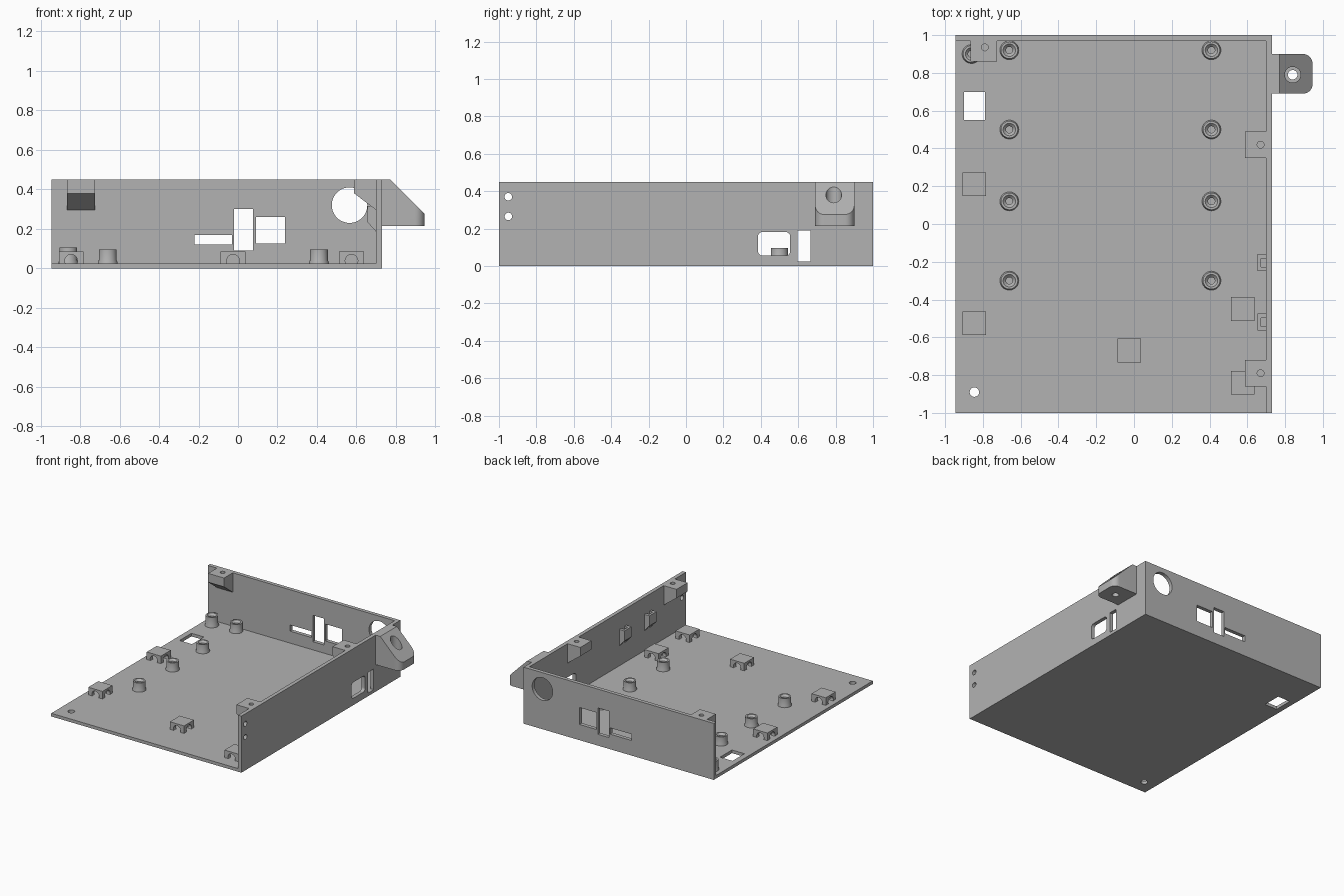
import bpy, bmesh, math
from mathutils import Matrix, Vector

cube = bpy.data.objects.get("Cube")
if cube:
    bpy.data.objects.remove(cube, do_unlink=True)

grey = bpy.data.materials.new("plain grey")
grey.use_nodes = True
colour = (0.45, 0.45, 0.45, 1)
grey.diffuse_color = colour
grey.node_tree.nodes["Principled BSDF"].inputs["Base Color"].default_value = colour


def finish(name, bm):
    bmesh.ops.recalc_face_normals(bm, faces=bm.faces)
    mesh = bpy.data.meshes.new(name)
    bm.to_mesh(mesh)
    bm.free()
    mesh.materials.append(grey)
    ob = bpy.data.objects.new(name, mesh)
    bpy.context.collection.objects.link(ob)
    return ob


def box(name, x, y, z, bevel=0, bevel_test=None):
    """Box from three (low, high) ranges; edges passing the test are rounded."""
    bm = bmesh.new()
    bmesh.ops.create_cube(bm, size=1)
    for v in bm.verts:
        v.co = [(r[0] + r[1]) / 2 + c * (r[1] - r[0]) for c, r in zip(v.co, (x, y, z))]
    if bevel:
        edges = [e for e in bm.edges if bevel_test(e)]
        bmesh.ops.bevel(bm, geom=edges, offset=bevel, segments=8, affect='EDGES', profile=0.5)
    return finish(name, bm)


def rod(name, centre, radius, length, axis='Z'):
    bm = bmesh.new()
    bmesh.ops.create_cone(bm, cap_ends=True, segments=48, radius1=radius,
                          radius2=radius, depth=length)
    if axis != 'Z':
        turn = Matrix.Rotation(math.pi / 2, 4, 'Y' if axis == 'X' else 'X')
        bm.transform(turn)
    bm.transform(Matrix.Translation(centre))
    return finish(name, bm)


def prism(name, outline, low, high):
    """Extrude an x-z outline along y."""
    bm = bmesh.new()
    face = bm.faces.new([bm.verts.new((px, low, pz)) for px, pz in outline])
    ext = bmesh.ops.extrude_face_region(bm, geom=[face])
    moved = [g for g in ext["geom"] if isinstance(g, bmesh.types.BMVert)]
    bmesh.ops.translate(bm, vec=(0, high - low, 0), verts=moved)
    return finish(name, bm)


def lathe(name, profile, x, y):
    bm = bmesh.new()
    verts = [bm.verts.new((r, 0, z)) for r, z in profile]
    edges = [bm.edges.new(p) for p in zip(verts, verts[1:])]
    bmesh.ops.spin(bm, geom=verts + edges, axis=(0, 0, 1), cent=(0, 0, 0),
                   angle=math.tau, steps=40, use_merge=True)
    bmesh.ops.remove_doubles(bm, verts=bm.verts, dist=0.0001)
    bm.transform(Matrix.Translation((x, y, 0)))
    return finish(name, bm)


def combine(target, *tools, operation='DIFFERENCE'):
    bpy.context.view_layer.objects.active = target
    for tool in tools:
        mod = target.modifiers.new("cut", 'BOOLEAN')
        mod.operation, mod.object, mod.solver = operation, tool, 'EXACT'
        bpy.ops.object.modifier_apply(modifier=mod.name)
        bpy.data.objects.remove(tool, do_unlink=True)
    return target


def smooth(ob):
    bpy.ops.object.select_all(action='DESELECT')
    ob.select_set(True)
    bpy.context.view_layer.objects.active = ob
    bpy.ops.object.shade_smooth_by_angle(angle=math.radians(30))


LEFT, RIGHT, FLOOR, TOP = -0.945, 0.73, 0.025, 0.45
WALL = 0.70

# Tray: floor with a back wall and one side wall
tray = box("tray_shell", (LEFT, RIGHT), (-1, 1), (0, TOP))
through_back, through_side = (0.9, 1.1), (0.6, 0.8)
combine(
    tray,
    box("cavity", (-2, WALL), (-2, 0.97), (FLOOR, 1)),
    # floor openings
    box("floor_window", (-0.90, -0.79), (0.55, 0.70), (-0.1, 0.1)),
    rod("floor_hole", (-0.845, -0.89, 0), 0.025, 0.2),
    # back wall openings
    box("flat_slot", (-0.22, -0.03), through_back, (0.12, 0.17)),
    box("tall_slot", (-0.02, 0.077), through_back, (0.09, 0.30)),
    box("square_port", (0.09, 0.237), through_back, (0.125, 0.26)),
    rod("back_round_port", (0.565, 1, 0.32), 0.09, 0.2, 'Y'),
    # side wall openings
    rod("side_round_port", (RIGHT, 0.15, 0.33), 0.09, 0.2, 'X'),
    box("side_port", through_side, (0.385, 0.557), (0.055, 0.182), 0.025,
        lambda e: abs(e.verts[0].co.x - e.verts[1].co.x) > 0.01),
    box("side_slot", through_side, (0.595, 0.665), (FLOOR, 0.19)),
    rod("upper_pin_hole", (RIGHT, -0.95, 0.37), 0.02, 0.2, 'X'),
    rod("lower_pin_hole", (RIGHT, -0.95, 0.265), 0.02, 0.2, 'X'),
)
smooth(tray)

# Mounting ear: rounded block cut by a slope, with a counterbored hole
ear = box("mounting_ear", (RIGHT, 0.945), (0.69, 0.90), (0.215, TOP), 0.05,
          lambda e: all(v.co.x > 0.9 for v in e.verts)
          and abs(e.verts[0].co.z - e.verts[1].co.z) > 0.01)
combine(
    ear,
    prism("slope", [(0.77, TOP), (0.97, 0.25), (1.1, 0.25), (1.1, 0.6), (0.77, 0.6)], 0.6, 1),
    rod("bore", (0.84, 0.79, 0.3), 0.025, 0.4),
    rod("counterbore", (0.84, 0.79, 0.475), 0.042, 0.4),
)
smooth(ear)


# Hollow standoffs on the floor
def standoff(name, x, y, height):
    smooth(lathe(name, [(0.05, 0.02), (0.05, 0.03), (0.045, 0.042), (0.045, height),
                        (0.033, height), (0.018, height - 0.015), (0.018, FLOOR + 0.002),
                        (0, FLOOR + 0.002)], x, y))


for x in (-0.66, 0.41):
    for y in (0.92, 0.50, 0.12, -0.30):
        standoff("standoff", x, y, 0.095)
standoff("corner_standoff", -0.86, 0.90, 0.105)

# Cable tie mounts: small blocks tunnelled in both directions
for x, y in ((-0.845, 0.21), (-0.845, -0.525), (-0.025, -0.67), (0.575, -0.45), (0.575, -0.84)):
    half = 0.0625
    mount = box("cable_mount", (x - half, x + half), (y - half, y + half), (0.02, 0.085))
    combine(mount,
            rod("arch", (x, y, 0.038), 0.032, 0.3, 'Y'),
            rod("arch", (x, y, 0.038), 0.032, 0.3, 'X'))
    smooth(mount)

# Cable loops on the side wall
for y in (-0.205, -0.52):
    loop = prism("wall_cable_loop", [(WALL, 0.185), (0.655, 0.235), (0.655, 0.315), (WALL, 0.315)],
                 y - 0.045, y + 0.045)
    combine(loop,
            box("vertical_tunnel", (0.672, 0.72), (y - 0.022, y + 0.022), (0.1, 0.4)),
            rod("cross_tunnel", (WALL, y, 0.265), 0.022, 0.2, 'X'))
    smooth(loop)

# Lid screw bosses with sloping undersides
for y in (0.42, -0.79):
    boss = prism("side_lid_boss", [(WALL, TOP), (0.588, TOP), (0.588, 0.38), (WALL, 0.295)],
                 y - 0.07, y + 0.07)
    combine(boss, rod("screw_hole", (0.67, y, TOP), 0.018, 0.16))
    smooth(boss)

back_boss = prism("back_lid_boss", [(0, TOP), (-0.11, TOP), (-0.11, 0.38), (0, 0.295)], -0.07, 0.07)
back_boss.data.transform(Matrix.Translation((-0.795, 0.97, 0)) @ Matrix.Rotation(math.pi / 2, 4, 'Z'))
combine(back_boss, rod("screw_hole", (-0.79, 0.935, TOP), 0.018, 0.16))
smooth(back_boss)
